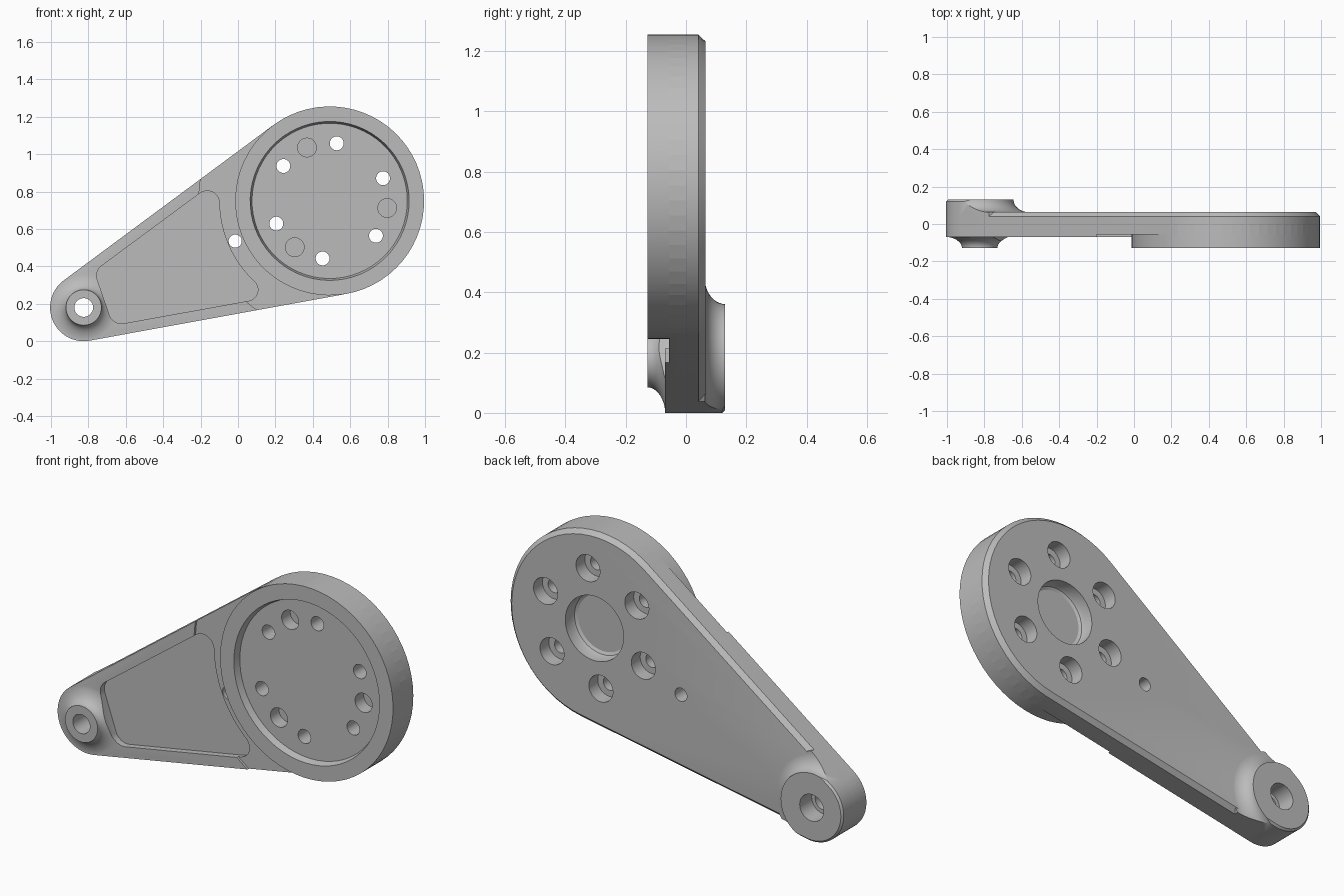
import bpy
import bmesh
from math import cos, sin, acos, atan2, hypot, radians, degrees

if "Cube" in bpy.data.objects:
    bpy.data.objects.remove(bpy.data.objects["Cube"])

HUB, HUB_R = (0.49, 0.75), 0.505
PIN, PIN_R = (-0.825, 0.18), 0.18
FRONT, BACK = -0.128, 0.13

# Angles where the straight sides touch both round ends
dx, dz = HUB[0] - PIN[0], HUB[1] - PIN[1]
axis = degrees(atan2(dz, dx))
spread = degrees(acos((PIN_R - HUB_R) / hypot(dx, dz)))
LOW, HIGH = axis - spread, axis + spread

grey = bpy.data.materials.new("machined_grey")
grey.use_nodes = True
grey.diffuse_color = (0.5, 0.5, 0.5, 1)
grey.node_tree.nodes["Principled BSDF"].inputs["Base Color"].default_value = (0.5, 0.5, 0.5, 1)


def polar(c, r, deg):
    return (c[0] + r * cos(radians(deg)), c[1] + r * sin(radians(deg)))


def arc(c, r, start, end, n):
    return [polar(c, r, start + (end - start) * i / n) for i in range(n + 1)]


def circle(c, r):
    return arc(c, r, LOW, HIGH, 36)[:-1] + arc(c, r, HIGH, LOW + 360, 27)[:-1]


def teardrop(inset=0.0):
    return (arc(HUB, HUB_R - inset, LOW, HIGH, 36)
            + arc(PIN, PIN_R - inset, HIGH, LOW + 360, 27))


def loft(name, sections):
    """Solid through (outline, y) sections with equal point counts."""
    bm = bmesh.new()
    rings = [[bm.verts.new((x, y, z)) for x, z in pts] for pts, y in sections]
    n = len(rings[0])
    for a, b in zip(rings, rings[1:]):
        for i in range(n):
            j = (i + 1) % n
            bm.faces.new((a[i], a[j], b[j], b[i]))
    bm.faces.new(rings[0])
    bm.faces.new(rings[-1])
    bmesh.ops.recalc_face_normals(bm, faces=bm.faces)
    mesh = bpy.data.meshes.new(name)
    bm.to_mesh(mesh)
    bm.free()
    mesh.materials.append(grey)
    obj = bpy.data.objects.new(name, mesh)
    bpy.context.collection.objects.link(obj)
    return obj


def turned(name, c, profile):
    return loft(name, [(circle(c, r), y) for r, y in profile])


def combine(target, other, operation):
    mod = target.modifiers.new("join", 'BOOLEAN')
    mod.operation, mod.solver, mod.object = operation, 'EXACT', other
    bpy.context.view_layer.objects.active = target
    bpy.ops.object.modifier_apply(modifier=mod.name)
    bpy.data.objects.remove(other)


def drill(c, r, y0, y1):
    combine(arm, turned("drill", c, [(r, y0), (r, y1)]), 'DIFFERENCE')


def flared_boss(name, r0, r1, top, base, root):
    """Boss with a concave flare, trimmed to the arm outline."""
    steps = [radians(90 * i / 10) for i in range(11)]
    profile = [(r1 - (r1 - r0) * cos(t), top + (base - top) * sin(t)) for t in steps]
    boss = turned(name, PIN, profile + [(r1, root)])
    trim = loft("trim", [(teardrop(), -0.3), (teardrop(), BACK - 0.01),
                         (teardrop(0.01), BACK), (teardrop(0.01), 0.3)])
    combine(boss, trim, 'INTERSECT')
    return boss


# Arm plate with a chamfered back edge
arm = loft("lever_arm", [(teardrop(), -0.069), (teardrop(), 0.041), (teardrop(0.022), 0.064)])

# Shallow clearance around the hub
drill(HUB, 0.70, -0.3, -0.057)

# Pin bosses on both sides, then the hub drum
combine(arm, flared_boss("back_boss", 0.181, 0.265, BACK, 0.063, 0.02), 'UNION')
combine(arm, flared_boss("front_boss", 0.095, 0.19, FRONT, -0.068, -0.03), 'UNION')
combine(arm, turned("hub_drum", HUB, [(HUB_R, FRONT), (HUB_R, 0.0)]), 'UNION')

# Lightening pocket in the front of the arm
outline = (arc((0.047, 0.275), 0.06, LOW, 47, 8) + arc(HUB, 0.59, 224, 184, 12)
           + arc((-0.165, 0.739), 0.065, 1, HIGH, 8)
           + arc((-0.691, 0.35), 0.065, HIGH, 205, 6)
           + arc((-0.622, 0.164), 0.07, 205, LOW + 360, 6))
combine(arm, loft("arm_pocket", [(outline, -0.3), (outline, -0.035)]), 'DIFFERENCE')

# Hub face recess and the rounded centre pocket behind it
combine(arm, turned("face_recess", HUB, [(0.425, -0.3), (0.425, FRONT), (0.415, -0.092)]),
        'DIFFERENCE')
combine(arm, turned("centre_pocket", HUB,
                    [(0.17, 0.3), (0.17, 0.01), (0.164, -0.005), (0.15, -0.013)]),
        'DIFFERENCE')

# Bolt circle: counterbored through holes and blind dowel holes
for k in range(6):
    spot = polar(HUB, 0.31, 23 + 60 * k)
    drill(spot, 0.037, -0.3, 0.3)
    drill(spot, 0.07, -0.01, 0.3)
for k in range(3):
    drill(polar(HUB, 0.31, 113 + 120 * k), 0.05, -0.3, -0.02)

# Pin bore with back counterbore, and the small locating hole
drill(PIN, 0.05, -0.3, 0.3)
drill(PIN, 0.07, 0.03, 0.3)
drill((-0.015, 0.535), 0.035, -0.3, 0.3)

bpy.ops.object.select_all(action='DESELECT')
arm.select_set(True)
bpy.context.view_layer.objects.active = arm
bpy.ops.object.shade_smooth_by_angle(angle=radians(25))
